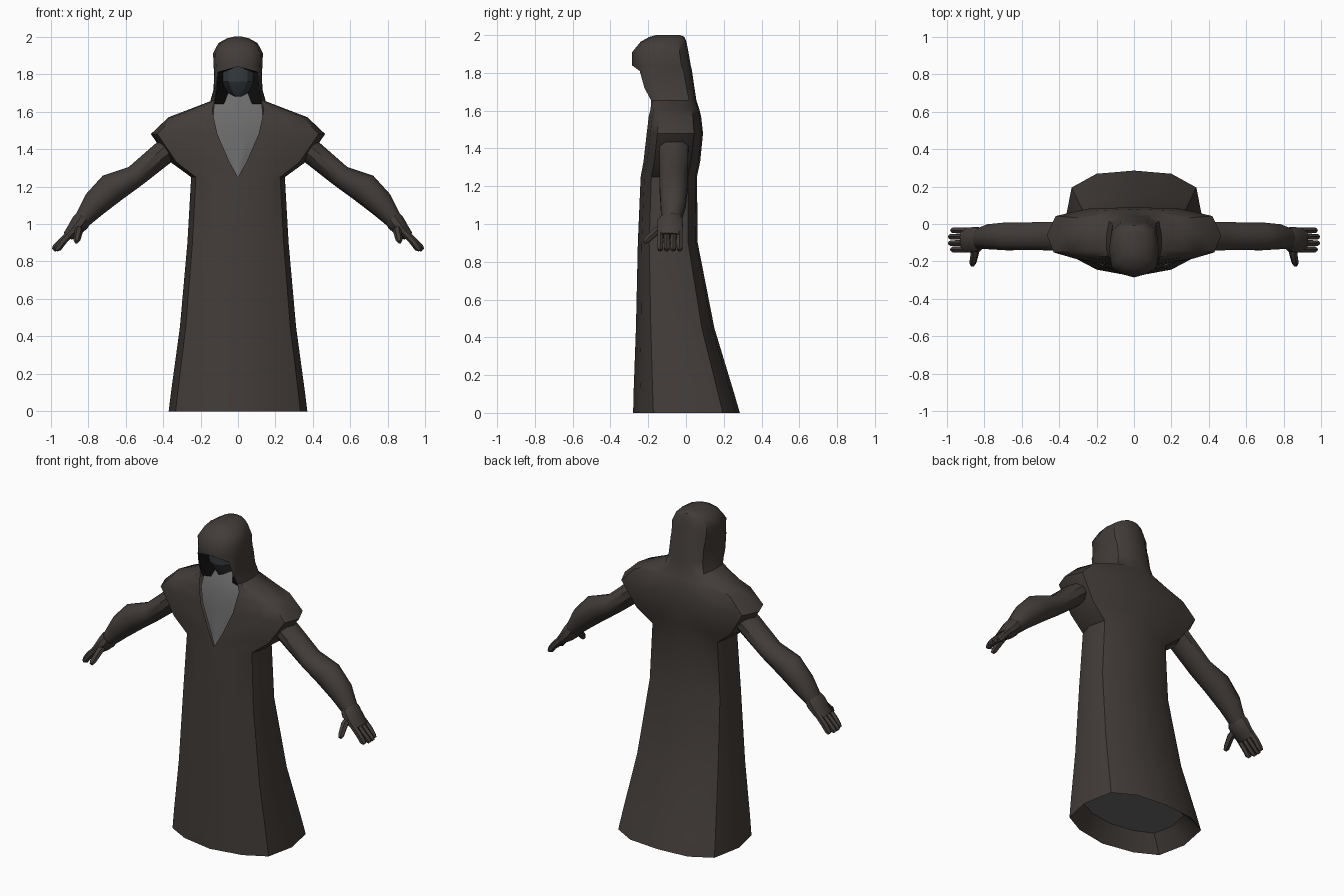
import bpy, math
from mathutils import Vector

if "Cube" in bpy.data.objects:
    bpy.data.objects.remove(bpy.data.objects["Cube"])

def material(name, rgb):
    m = bpy.data.materials.new(name)
    m.diffuse_color = (*rgb, 1)
    m.use_nodes = True
    m.node_tree.nodes["Principled BSDF"].inputs["Base Color"].default_value = m.diffuse_color
    return m

CLOTH = material("dark_cloth", (0.055, 0.046, 0.041))
BLACK = material("black_lining", (0.006, 0.006, 0.006))
SLATE = material("slate", (0.035, 0.042, 0.047))
GREY = material("grey", (0.15, 0.15, 0.15))

def make(name, verts, faces, mat, mirror=True, angle=40):
    me = bpy.data.meshes.new(name)
    me.from_pydata([tuple(v) for v in verts], [], faces)
    me.materials.append(mat)
    ob = bpy.data.objects.new(name, me)
    bpy.context.collection.objects.link(ob)
    bpy.ops.object.select_all(action='DESELECT')
    ob.select_set(True)
    bpy.context.view_layer.objects.active = ob
    bpy.ops.object.shade_smooth_by_angle(angle=math.radians(angle))
    if mirror:
        mod = ob.modifiers.new("Mirror", 'MIRROR')
        mod.merge_threshold = 0.001
    return ob

def grid(rows, closed=False):
    """Join rows of points into quads."""
    n = len(rows[0])
    faces = []
    for r in range(len(rows) - 1):
        for i in range(n if closed else n - 1):
            j = (i + 1) % n
            faces.append((r*n + i, r*n + j, (r+1)*n + j, (r+1)*n + i))
    return [p for row in rows for p in row], faces

# Robe and hood: half cross-sections (z, opening half-width, half-width, front y, back y)
SHAPE = [(0, -1), (.54, -.87), (.9, -.62), (1, 0), (.9, .68), (.54, .94), (0, 1)]

def section(z, e, w, f, b):
    c, h = (f + b) / 2, (b - f) / 2
    return [Vector((e + (w - e)*tx if ty <= 0 else w*tx, c + h*ty, z)) for tx, ty in SHAPE]

ROBE = [
    (.10, 0, .29, -.21, .19),
    (0, 0, .37, -.28, .285),
    (.12, 0, .355, -.277, .25),
    (.45, 0, .31, -.265, .15),
    (.90, 0, .27, -.255, .062),
    (1.25, 0, .25, -.24, .058),
    (1.33, .045, .36, -.225, .075),
    (1.48, .11, .465, -.208, .09),
    (1.57, .13, .37, -.197, .08),
    (1.61, .137, .265, -.187, .07),
    (1.655, .125, .148, -.185, .055),
    (1.72, .118, .13, -.22, .045),
    (1.81, .108, .128, -.245, .032),
    (1.84, 0, .13, -.285, .025),
    (1.91, 0, .133, -.285, .013),
    (1.965, 0, .105, -.24, .002),
    (1.99, 0, .06, -.195, -.008),
    (2.0, 0, .02, -.16, -.03),
]
rows = [section(*r) for r in ROBE]
verts, faces = grid(rows)
n = len(SHAPE)
faces.append(tuple(range(len(verts) - n, len(verts))))
make("hooded_robe", verts, faces, CLOTH)

# Grey closing surface inside the hem
make("hem_inside", rows[0], [tuple(reversed(range(n)))], GREY)

# Grey chest filling the V neck, up to the chin
CHEST = [(1.25, 0.002, -.235), (1.33, .048, -.219), (1.48, .112, -.202),
         (1.57, .132, -.188), (1.64, .128, -.165), (1.70, .06, -.14)]
chest = [[Vector((w*t, y + .012*t*t, z)) for t in (0, .5, 1)] for z, w, y in CHEST]
make("chest", *grid(chest), GREY)

# Black lining on both sides of the face
LINING = [(1.64, .125, -.178), (1.72, .115, -.212), (1.81, .106, -.237)]
lining = [[Vector((.03, -.10, z)), Vector((.075, -.16, z)), Vector((e, y, z))]
          for z, e, y in LINING]
lining.append([Vector((0, -.10, 1.86)), Vector((0, -.20, 1.855)), Vector((0, -.275, 1.845))])
make("hood_lining", *grid(lining), BLACK)

# Faceted face mask: brow, cheeks and pointed chin
MASK = [(1.68, .022, -.19), (1.70, .055, -.20), (1.76, .10, -.225), (1.84, .10, -.225)]
mask = [[Vector((w*t, y + .07*t*t, z)) for t in (0, .5, 1)] for z, w, y in MASK]
make("face", *grid(mask), SLATE, angle=25)

def tube(name, path, sides=10):
    """Elliptical tube; each station is (x, y, z, in-plane radius, sideways radius)."""
    d = (Vector(path[-1][:3]) - Vector(path[0][:3])).normalized()
    u = d.cross(Vector((0, 1, 0))).normalized()
    v = d.cross(u)
    rings = []
    for x, y, z, a, b in path:
        rings.append([Vector((x, y, z)) + u*a*math.cos(t) + v*b*math.sin(t)
                      for t in (2*math.pi*k/sides for k in range(sides))])
    vs, fs = grid(rings, True)
    fs += [tuple(reversed(range(sides))), tuple(range(len(vs) - sides, len(vs)))]
    return make(name, vs, fs, CLOTH)

# Arms
tube("arm", [(.32, -.06, 1.44, .065, .078), (.40, -.065, 1.378, .065, .08),
             (.545, -.065, 1.258, .06, .078), (.67, -.066, 1.194, .082, .078),
             (.768, -.068, 1.104, .07, .07), (.832, -.078, 1.022, .047, .055)])

# Hands: palm, four fingers and a thumb
tube("palm", [(.825, -.08, 1.03, .045, .06), (.84, -.083, 1.01, .05, .07),
              (.875, -.085, .968, .04, .07), (.908, -.085, .935, .028, .066)])

for k in range(4):
    y = -.136 + .034*k
    tip = .985 - (.012 if k in (0, 3) else 0)
    tube("finger", [(.89, y, .955, .02, .017), (.935, y, .908, .021, .018),
                    (tip - .012, y, .872, .02, .017), (tip, y, .861, .011, .01)], 6)

tube("thumb", [(.85, -.11, .985, .022, .022), (.85, -.16, .96, .022, .022),
               (.86, -.208, .915, .019, .019), (.862, -.222, .903, .011, .011)], 6)
